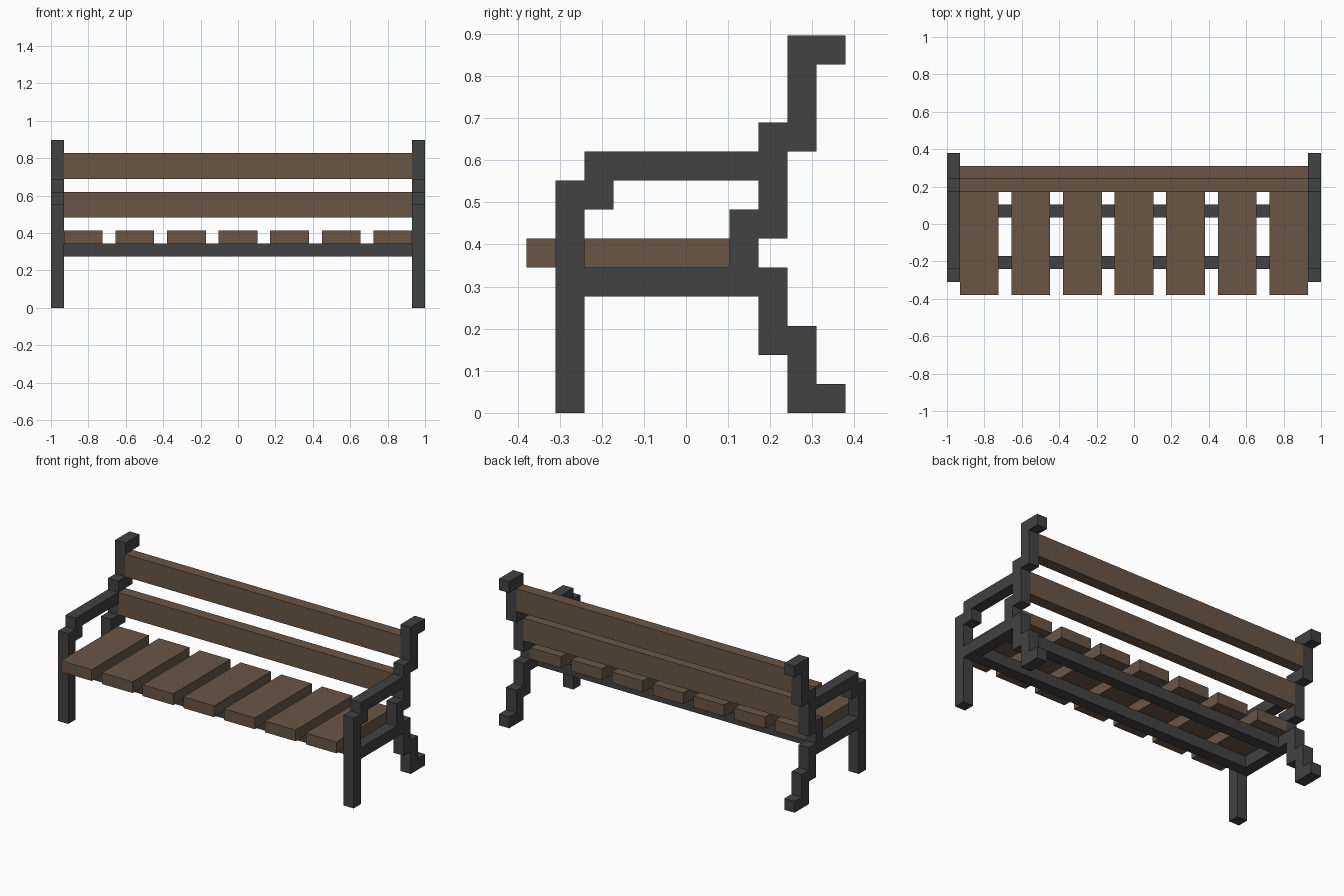
import bpy
import bmesh
from mathutils import Vector

cube = bpy.data.objects.get("Cube")
if cube:
    bpy.data.objects.remove(cube, do_unlink=True)

U = 2 / 29          # one block; the bench is 29 x 11 x 13 blocks
HALF_X, HALF_Y = 14.5, 5.5


def material(name, color):
    mat = bpy.data.materials.new(name)
    mat.use_nodes = True
    mat.diffuse_color = color
    bsdf = mat.node_tree.nodes["Principled BSDF"]
    bsdf.inputs["Base Color"].default_value = color
    bsdf.inputs["Roughness"].default_value = 0.8
    return mat


iron = material("dark iron", (0.054, 0.054, 0.054, 1))
wood = material("brown wood", (0.144, 0.093, 0.060, 1))


def finish(name, bm, mat):
    bmesh.ops.recalc_face_normals(bm, faces=bm.faces)
    mesh = bpy.data.meshes.new(name)
    bm.to_mesh(mesh)
    bm.free()
    mesh.materials.append(mat)
    obj = bpy.data.objects.new(name, mesh)
    bpy.context.collection.objects.link(obj)
    return obj


def block(name, corner, size, mat):
    """Box given by its low corner and size, in blocks."""
    bm = bmesh.new()
    bmesh.ops.create_cube(bm, size=1)
    offset = Vector((HALF_X, HALF_Y, 0))
    for v in bm.verts:
        for i in range(3):
            v.co[i] = (corner[i] + (v.co[i] + 0.5) * size[i] - offset[i]) * U
    return finish(name, bm, mat)


def side_frame(name, x, bars):
    """Stepped side profile, filled from bars (y, z, depth, height) and extruded."""
    cells = {(y + i, z + k) for y, z, d, h in bars for i in range(d) for k in range(h)}
    bm = bmesh.new()
    verts = {}

    def corner(y, z):
        if (y, z) not in verts:
            verts[y, z] = bm.verts.new(((x - HALF_X) * U, (y - HALF_Y) * U, z * U))
        return verts[y, z]

    for y, z in sorted(cells):
        bm.faces.new([corner(y, z), corner(y + 1, z),
                      corner(y + 1, z + 1), corner(y, z + 1)])
    result = bmesh.ops.extrude_face_region(bm, geom=bm.faces[:], use_keep_orig=True)
    moved = [g for g in result["geom"] if isinstance(g, bmesh.types.BMVert)]
    bmesh.ops.translate(bm, verts=moved, vec=(U, 0, 0))
    return finish(name, bm, iron)


# Cast side frames: leg, armrest, seat bar, stepped back post and rear foot
frame_bars = [
    (1, 0, 1, 8),                    # front leg
    (2, 7, 1, 1), (2, 8, 7, 1),      # armrest and its bracket
    (2, 4, 7, 1),                    # seat bar
    (7, 5, 1, 2), (8, 6, 1, 4),      # lower back post
    (9, 9, 1, 4), (10, 12, 1, 1),    # upper back post and tip
    (8, 2, 1, 2), (9, 0, 1, 3), (10, 0, 1, 1),  # rear leg and foot
]
side_frame("right_side_frame", 0, frame_bars)
side_frame("left_side_frame", 28, frame_bars)

# Cross rails under the seat
block("front_seat_rail", (1, 2, 4), (27, 1, 1), iron)
block("rear_seat_rail", (1, 6, 4), (27, 1, 1), iron)

# Seat planks
for n in range(7):
    block(f"seat_plank_{n + 1}", (1 + 4 * n, 0, 5), (3, 8, 1), wood)

# Backrest boards
block("lower_back_board", (1, 8, 7), (27, 1, 2), wood)
block("upper_back_board", (1, 9, 10), (27, 1, 2), wood)
